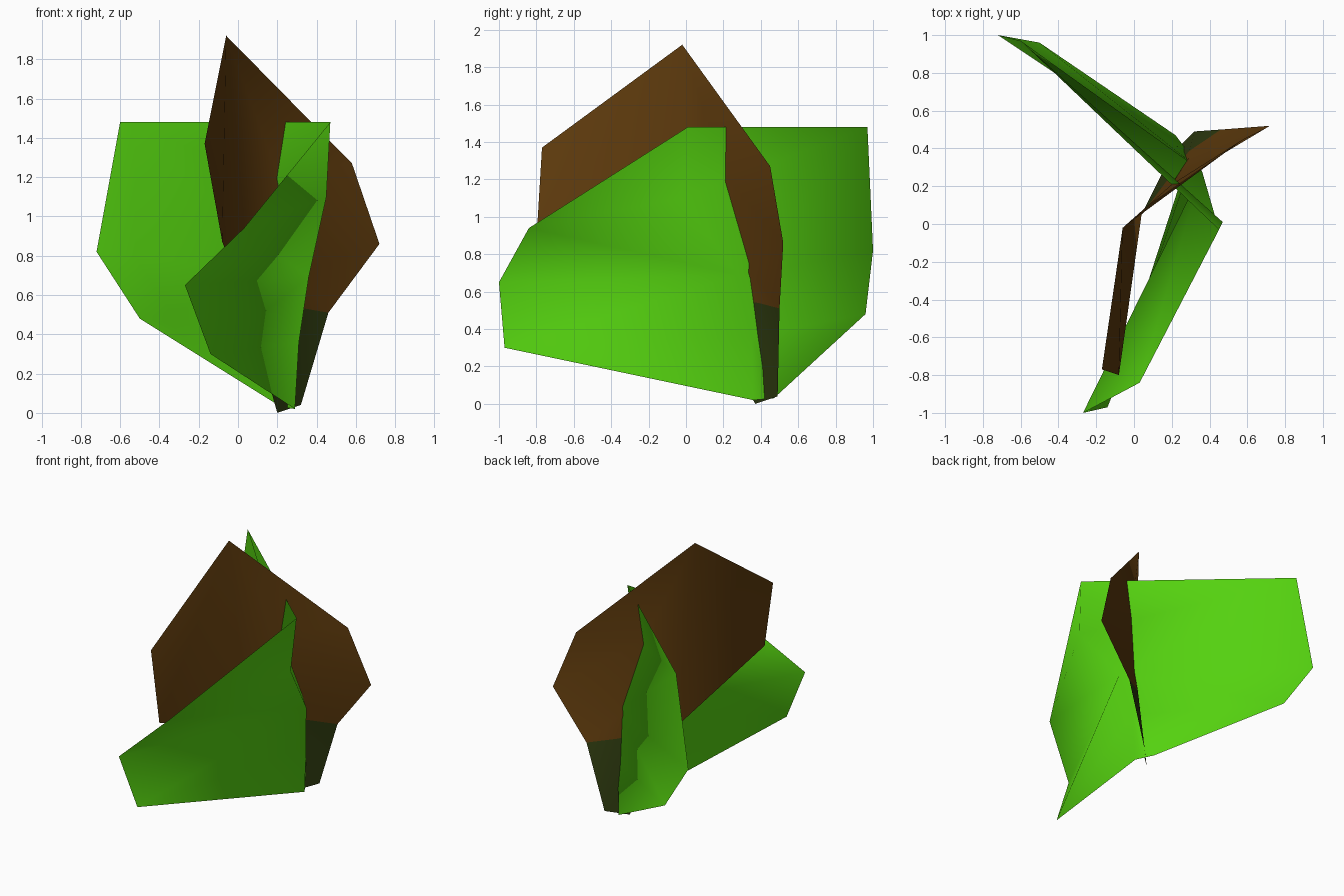
import bpy
import bmesh

default_cube = bpy.data.objects.get("Cube")
if default_cube:
    bpy.data.objects.remove(default_cube, do_unlink=True)


def make_material(name, colour):
    material = bpy.data.materials.new(name)
    material.use_nodes = True
    material.diffuse_color = (*colour, 1)
    shader = next(n for n in material.node_tree.nodes if n.type == "BSDF_PRINCIPLED")
    shader.inputs["Base Color"].default_value = (*colour, 1)
    return material


def add_wing(bm, spine, rim, steps):
    """Zip a rim to a spine with triangles: r advances the rim, s the spine."""
    rim_verts = [bm.verts.new(point) for point in rim]
    s = r = 0
    for step in steps:
        corners = [spine[s], rim_verts[r]]
        if step == "r":
            r += 1
            corners.append(rim_verts[r])
        else:
            s += 1
            corners.append(spine[s])
        bm.faces.new(corners)


def folded_leaf(name, spine, wings, materials, base_height=None):
    """Make a thin leaf of two wings that share a folded spine."""
    bm = bmesh.new()
    spine_verts = [bm.verts.new(point) for point in spine]
    for rim, steps in wings:
        add_wing(bm, spine_verts, rim, steps)
    bmesh.ops.recalc_face_normals(bm, faces=bm.faces)
    for face in bm.faces:
        face.smooth = True
        if base_height and face.calc_center_median().z < base_height:
            face.material_index = 1
    mesh = bpy.data.meshes.new(name)
    bm.to_mesh(mesh)
    bm.free()
    for material in materials:
        mesh.materials.append(material)
    leaf = bpy.data.objects.new(name, mesh)
    bpy.context.collection.objects.link(leaf)
    return leaf


leaf_green = make_material("leaf green", (.09, .64, .005))
dry_brown = make_material("dry brown", (.115, .044, .004))
stem_olive = make_material("stem olive", (.028, .044, .005))

# Green leaf: one wing sweeps back, the other sweeps forward
back_rim = [(-.6, .97, 1.48), (-.72, 1, .82), (-.5, .96, .48), (.22, .47, .03)]
front_rim = [(.03, -.84, .94), (-.27, -1, .65), (-.14, -.97, .3)]
folded_leaf(
    "green_leaf",
    [(.47, .01, 1.48), (.45, -.03, 1.1), (.36, .28, .69), (.31, .35, .36), (.29, .36, .02)],
    [(back_rim, "ssrrsrs"), (front_rim, "ssrrss")],
    [leaf_green],
)

# Brown leaf: taller, crossing the green one, with an olive foot
crease = [(-.06, -.02, 1.92), (.2, .21, 1.22), (.29, .35, .7), (.29, .385, .54), (.2, .37, 0)]
left_rim = [(.58, .45, 1.27), (.72, .52, .86), (.46, .5, .51), (.32, .49, .04)]
right_rim = [(-.17, -.77, 1.37), (-.08, -.8, .87), (.04, .05, .57)]
folded_leaf(
    "brown_leaf",
    crease,
    [(left_rim, "srsrsrs"), (right_rim, "rrssss")],
    [dry_brown, stem_olive],
    base_height=.45,
)
